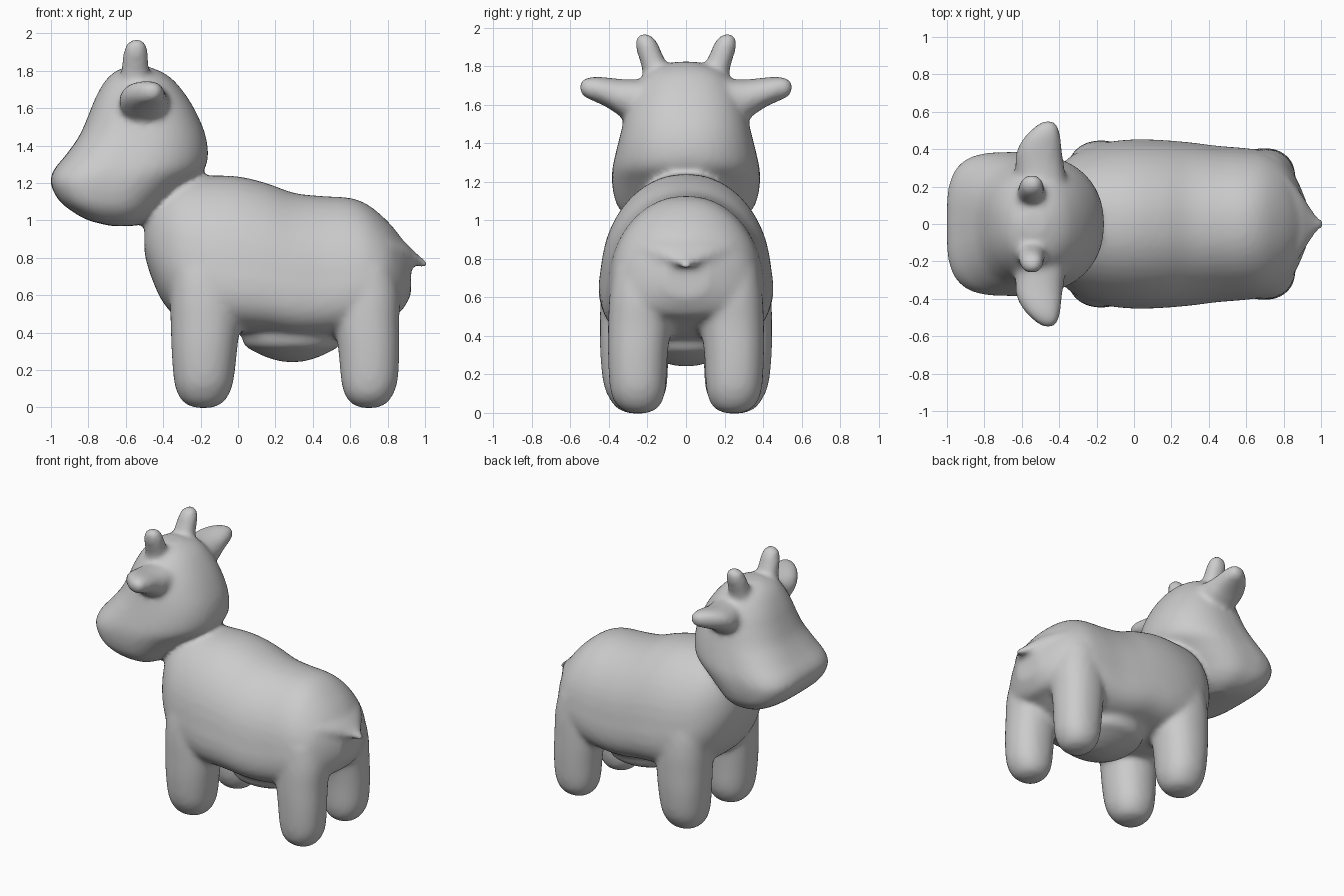
import bpy, bmesh
from math import sin, cos, pi, copysign

STEPS, SIDES = 4, 40
parts = []


def spline(a, b, c, d, t):
    # Catmull-Rom blend of one value
    return 0.5 * (2 * b + (c - a) * t + (2 * a - 5 * b + 4 * c - d) * t * t
                  + (3 * b - a - 3 * c + d) * t ** 3)


def power(v, n):
    return copysign(abs(v) ** (2 / n), v)


def loft(name, axis, secs, taper=0.0, side=1):
    """Sections: (position, centre1, centre2, radius1, radius2[, squareness of one half]).
    The squared half is the underside for x lofts and the -x side otherwise."""
    secs = [tuple(s) + (2.2,) * (6 - len(s)) for s in secs]
    rows = []
    for i in range(len(secs) - 1):
        quad = [secs[max(i - 1, 0)], secs[i], secs[i + 1], secs[min(i + 2, len(secs) - 1)]]
        rows += [[spline(*v, k / STEPS) for v in zip(*quad)] for k in range(STEPS)]
    rows.append(secs[-1])
    bm = bmesh.new()
    rings = []
    for p, c1, c2, r1, r2, n in rows:
        ring = []
        for k in range(SIDES):
            a = 2 * pi * k / SIDES
            e = n if (sin(a) if axis == "x" else cos(a)) < 0 else 2.2
            s = power(sin(a), e)
            u = c1 + r1 * power(cos(a), e) * (1 - taper * s)
            v = c2 + r2 * s
            co = {"x": (p, u, v), "y": (u, p, v), "z": (u, v, p)}[axis]
            ring.append(bm.verts.new((co[0], co[1] * side, co[2])))
        rings.append(ring)
    for r, s in zip(rings, rings[1:]):
        for k in range(SIDES):
            j = (k + 1) % SIDES
            bm.faces.new((r[k], r[j], s[j], s[k]))
    bm.faces.new(rings[0])
    bm.faces.new(rings[-1])
    bmesh.ops.recalc_face_normals(bm, faces=bm.faces)
    me = bpy.data.meshes.new(name)
    bm.to_mesh(me)
    bm.free()
    ob = bpy.data.objects.new(name, me)
    bpy.context.collection.objects.link(ob)
    parts.append(ob)


# torso: x, bottom z, top z, half width, squareness of the belly
torso = [(-.50, .82, 1.04, .12, 2.2), (-.465, .70, 1.13, .21, 2.2), (-.40, .56, 1.2, .30, 2.3),
         (-.30, .46, 1.235, .375, 2.6), (-.15, .41, 1.24, .42, 3), (0, .40, 1.235, .433, 3.2),
         (.15, .39, 1.20, .43, 3.2), (.30, .37, 1.147, .418, 3.2), (.45, .37, 1.13, .40, 3.2),
         (.60, .39, 1.12, .39, 3), (.70, .43, 1.08, .375, 2.8), (.80, .48, .995, .325, 2.6),
         (.87, .51, .91, .235, 2.4), (.925, .60, .82, .11, 2.2)]
loft("torso", "x", [(x, 0, (b + t) / 2, w, (t - b) / 2, n) for x, b, t, w, n in torso], taper=.16)

# head: z, muzzle x, nape x, half width, squareness of the muzzle
head = [(.97, -.68, -.55, .20, 3), (1.0, -.80, -.48, .28, 3.2), (1.05, -.89, -.42, .34, 3.4),
        (1.11, -.96, -.36, .37, 3.5), (1.2, -1.003, -.26, .385, 3.5), (1.27, -.985, -.18, .382, 3.3),
        (1.35, -.92, -.16, .365, 3), (1.45, -.85, -.172, .34, 2.6), (1.55, -.805, -.21, .315, 2.4),
        (1.65, -.765, -.265, .28, 2.3), (1.74, -.715, -.335, .225, 2.2),
        (1.79, -.665, -.40, .16, 2.2), (1.823, -.60, -.48, .055, 2.2)]
loft("head", "z", [(z, (a + b) / 2, 0, (b - a) / 2, w, n) for z, a, b, w, n in head])

# udder
loft("udder", "z", [(.243, .29, 0, .05, .05), (.265, .29, 0, .13, .13), (.30, .29, 0, .205, .21),
                    (.34, .29, 0, .26, .27), (.45, .29, 0, .28, .30)])

# tail
loft("tail", "x", [(.82, 0, .84, .26, .09), (.89, 0, .825, .17, .06), (.94, 0, .80, .095, .037),
                   (.975, 0, .778, .05, .028), (1.008, 0, .765, .02, .02)])

for s, label in ((1, "left"), (-1, "right")):
    # legs, running up into the shoulders and hips
    loft("front_leg_" + label, "z",
         [(-.003, -.185, .255, .035, .035), (.018, -.185, .255, .095, .095), (.07, -.185, .258, .137, .137),
          (.15, -.183, .263, .16, .165), (.30, -.18, .268, .175, .177), (.45, -.175, .265, .185, .182),
          (.60, -.175, .26, .188, .183), (.75, -.17, .24, .19, .18), (.90, -.15, .20, .16, .165)], side=s)
    loft("back_leg_" + label, "z",
         [(-.003, .70, .245, .035, .035), (.018, .70, .245, .09, .09), (.07, .70, .248, .13, .13),
          (.15, .703, .25, .152, .147), (.30, .70, .25, .163, .155), (.45, .69, .24, .172, .165),
          (.60, .685, .22, .18, .178), (.75, .675, .20, .165, .178)], side=s)
    # ears
    loft("ear_" + label, "y",
         [(.20, -.49, 1.63, .13, .10), (.32, -.505, 1.632, .13, .10), (.40, -.505, 1.66, .12, .08),
          (.47, -.488, 1.68, .095, .066), (.52, -.468, 1.687, .063, .052), (.552, -.458, 1.69, .028, .026)],
         side=s)
    # horns
    loft("horn_" + label, "z",
         [(1.70, -.55, .145, .08, .07), (1.80, -.55, .165, .074, .067), (1.88, -.548, .193, .067, .064),
          (1.93, -.545, .208, .058, .055), (1.955, -.543, .213, .042, .04), (1.967, -.542, .216, .018, .018)],
         side=s)

# fuse the parts into one soft skin
for ob in parts:
    ob.select_set(True)
bpy.context.view_layer.objects.active = parts[0]
bpy.ops.object.join()
cow = bpy.context.object
cow.name = "cow"
remesh = cow.modifiers.new("fuse", "REMESH")
remesh.mode = "VOXEL"
remesh.voxel_size = .018
remesh.use_smooth_shade = True
soften = cow.modifiers.new("soften", "SMOOTH")
soften.factor = .5
soften.iterations = 10
